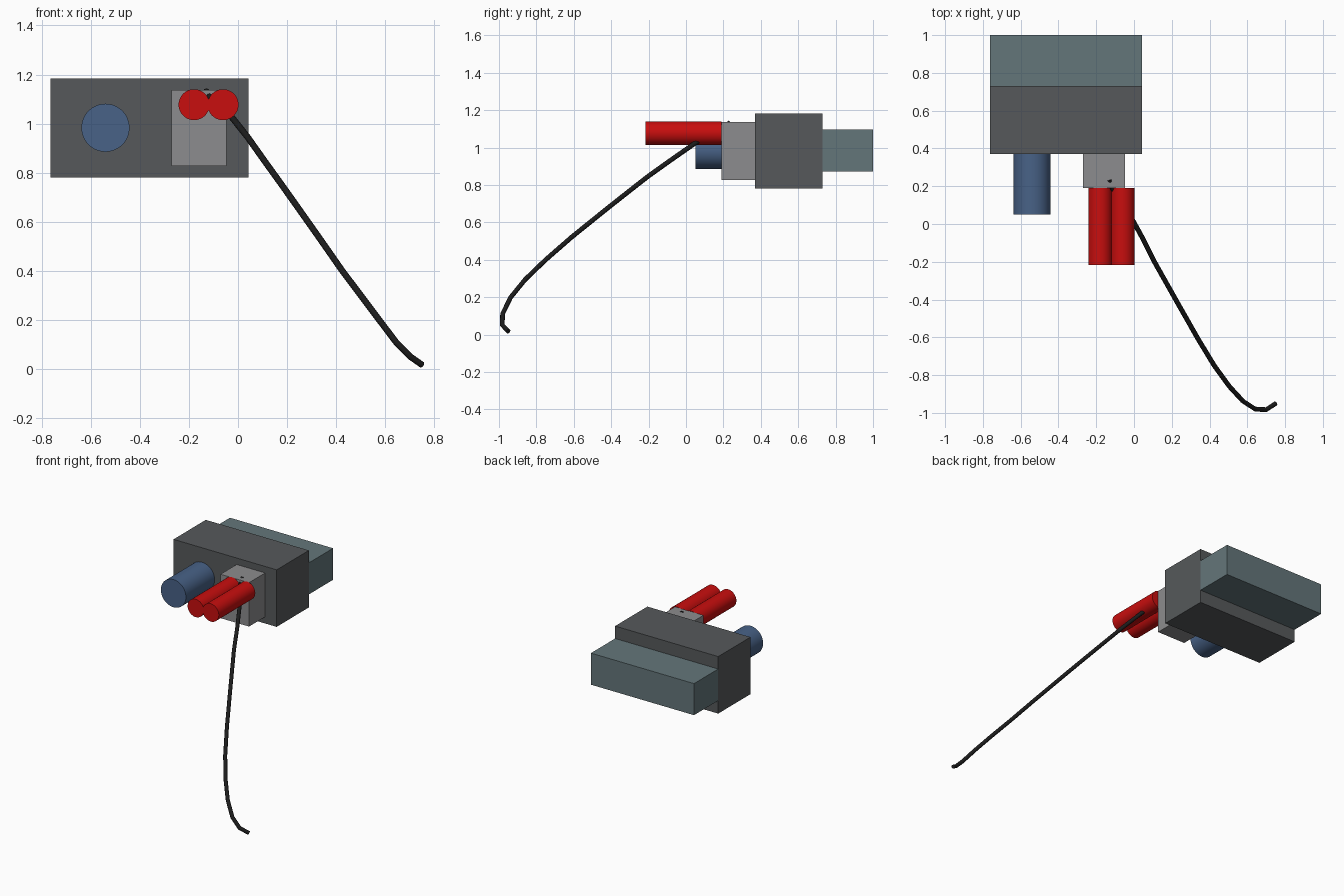
import bpy, math

if "Cube" in bpy.data.objects:
    bpy.data.objects.remove(bpy.data.objects["Cube"])


def material(name, rgb):
    """Flat colour from 0-255 sRGB values."""
    m = bpy.data.materials.new(name)
    lin = [((c / 255 + 0.055) / 1.055) ** 2.4 for c in rgb]
    m.diffuse_color = (*lin, 1)
    m.use_nodes = True
    m.node_tree.nodes["Principled BSDF"].inputs["Base Color"].default_value = m.diffuse_color
    return m


DARK = material("dark grey", (86, 89, 91))
LIGHT = material("light grey", (140, 140, 142))
TEAL = material("grey teal", (100, 118, 122))
BLUE = material("steel blue", (72, 98, 135))
RED = material("red", (200, 14, 14))
BLACK = material("cable black", (28, 28, 28))


def box(name, x, y, z, mat):
    """Box from (min, max) ranges."""
    bpy.ops.mesh.primitive_cube_add(size=1, location=[sum(r) / 2 for r in (x, y, z)])
    o = bpy.context.object
    o.name = name
    o.scale = [r[1] - r[0] for r in (x, y, z)]
    bpy.ops.object.transform_apply(location=False, rotation=False, scale=True)
    o.data.materials.append(mat)


def rod(name, x, z, radius, y, mat):
    """Cylinder lying along y."""
    bpy.ops.mesh.primitive_cylinder_add(
        vertices=48, radius=radius, depth=y[1] - y[0],
        location=(x, sum(y) / 2, z), rotation=(math.pi / 2, 0, 0))
    o = bpy.context.object
    o.name = name
    o.data.materials.append(mat)
    bpy.ops.object.shade_smooth_by_angle(angle=math.radians(40))


# Main housing, rear housing and front mounting block
box("main_housing", (-0.763, 0.043), (0.37, 0.73), (0.78, 1.183), DARK)
box("rear_housing", (-0.763, 0.043), (0.73, 1.0), (0.872, 1.095), TEAL)
box("mounting_block", (-0.27, -0.047), (0.19, 0.37), (0.827, 1.137), LIGHT)

# Front cylinders
rod("blue_cylinder", -0.54, 0.983, 0.098, (0.05, 0.37), BLUE)
for side, x in (("left", -0.179), ("right", -0.061)):
    rod("red_cylinder_" + side, x, 1.077, 0.063, (-0.217, 0.19), RED)

# Hanging cable
path = [(-0.13, 0.235, 1.132), (-0.115, 0.19, 1.108), (-0.08, 0.13, 1.07),
        (-0.025, 0.053, 1.026), (0.04, -0.065, 0.944), (0.108, -0.2, 0.848),
        (0.17, -0.31, 0.762), (0.232, -0.42, 0.675), (0.34, -0.61, 0.522),
        (0.425, -0.75, 0.4), (0.505, -0.86, 0.294), (0.577, -0.938, 0.198),
        (0.642, -0.98, 0.112), (0.7, -0.983, 0.052), (0.75, -0.95, 0.017)]
curve = bpy.data.curves.new("cable", "CURVE")
curve.dimensions = "3D"
curve.bevel_depth = 0.013
curve.bevel_resolution = 2
curve.use_fill_caps = True
spline = curve.splines.new("POLY")
spline.points.add(len(path) - 1)
for p, co in zip(spline.points, path):
    p.co = (*co, 1)
cable = bpy.data.objects.new("cable", curve)
bpy.context.collection.objects.link(cable)
curve.materials.append(BLACK)
